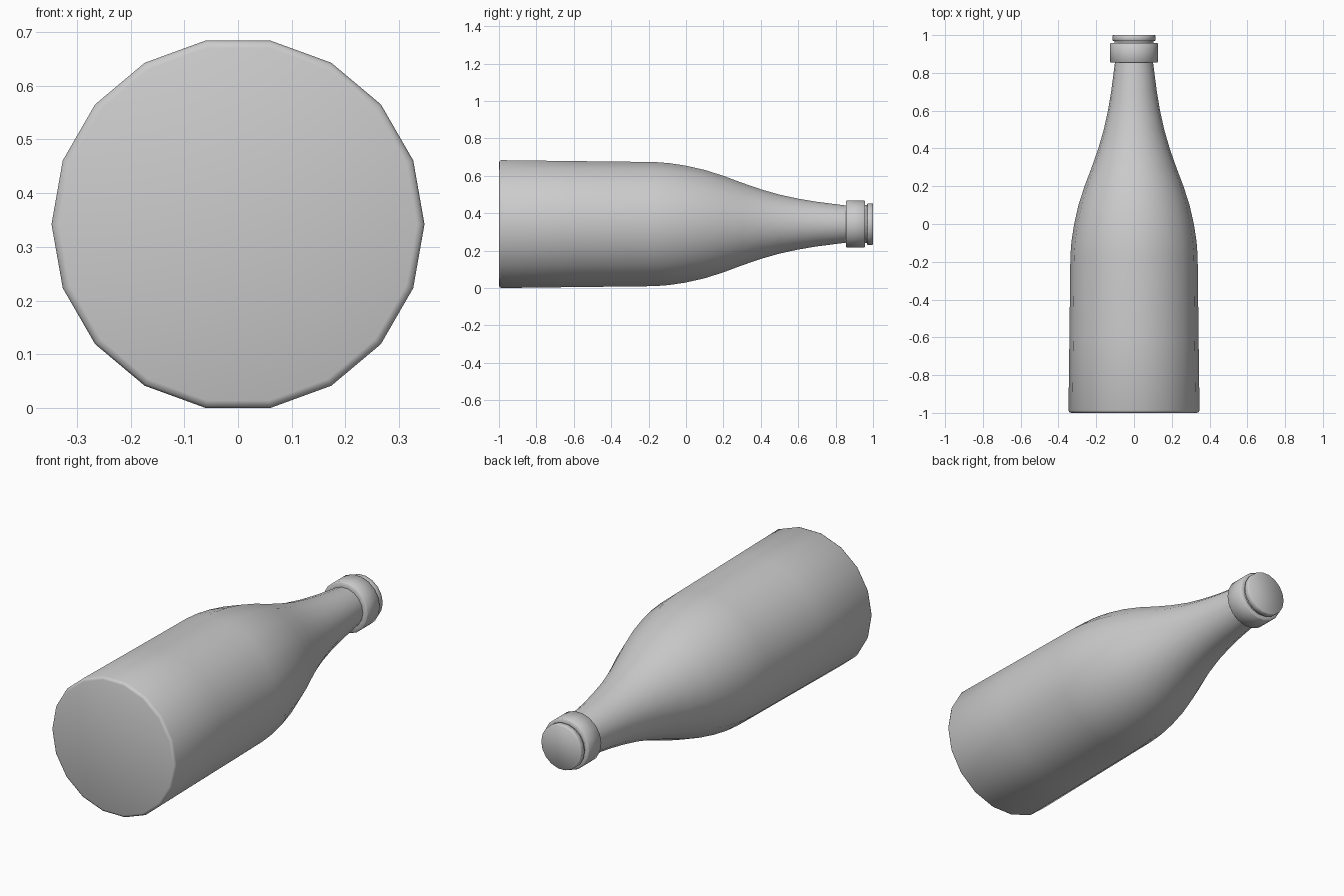
import bpy, bmesh, math

if "Cube" in bpy.data.objects:
    bpy.data.objects.remove(bpy.data.objects["Cube"])

SIDES = 18
AXIS_Z = 0.342  # height of the lying bottle's axis


def lathe(name, profile, cap_start=False, cap_end=False):
    """Revolve (y, radius) points round the bottle's long axis."""
    bm = bmesh.new()
    rings = []
    for y, r in profile:
        rings.append([bm.verts.new((r * math.cos(i * math.tau / SIDES), y,
                                    AXIS_Z + r * math.sin(i * math.tau / SIDES)))
                      for i in range(SIDES)])
    for a, b in zip(rings, rings[1:]):
        for i in range(SIDES):
            j = (i + 1) % SIDES
            bm.faces.new((a[i], b[i], b[j], a[j]))
    if cap_start:
        bm.faces.new(rings[0])
    if cap_end:
        bm.faces.new(rings[-1][::-1])
    bmesh.ops.recalc_face_normals(bm, faces=bm.faces)
    mesh = bpy.data.meshes.new(name)
    bm.to_mesh(mesh)
    bm.free()
    obj = bpy.data.objects.new(name, mesh)
    bpy.context.collection.objects.link(obj)
    bpy.ops.object.select_all(action='DESELECT')
    obj.select_set(True)
    bpy.context.view_layer.objects.active = obj
    bpy.ops.object.shade_smooth_by_angle(angle=math.radians(50))
    return obj


# Body: bevelled base, slightly tapered sides, shoulder and neck
body = lathe("bottle_body", [
    (-1.0, 0.333), (-0.996, 0.343), (-0.987, 0.347), (-0.6, 0.342),
    (-0.17, 0.337), (-0.09, 0.331), (0.0, 0.317), (0.1, 0.294),
    (0.2, 0.262), (0.3, 0.224), (0.4, 0.189), (0.5, 0.160),
    (0.6, 0.138), (0.7, 0.121), (0.855, 0.101)], cap_start=True)

# Neck finish: raised collar, narrow groove and closed lip
finish = lathe("neck_collar_and_lip", [
    (0.855, 0.101), (0.855, 0.123), (0.859, 0.127), (0.954, 0.127),
    (0.958, 0.123), (0.958, 0.104), (0.969, 0.104), (0.969, 0.110),
    (0.972, 0.113), (0.997, 0.113), (1.0, 0.110)], cap_end=True)
finish.parent = body
